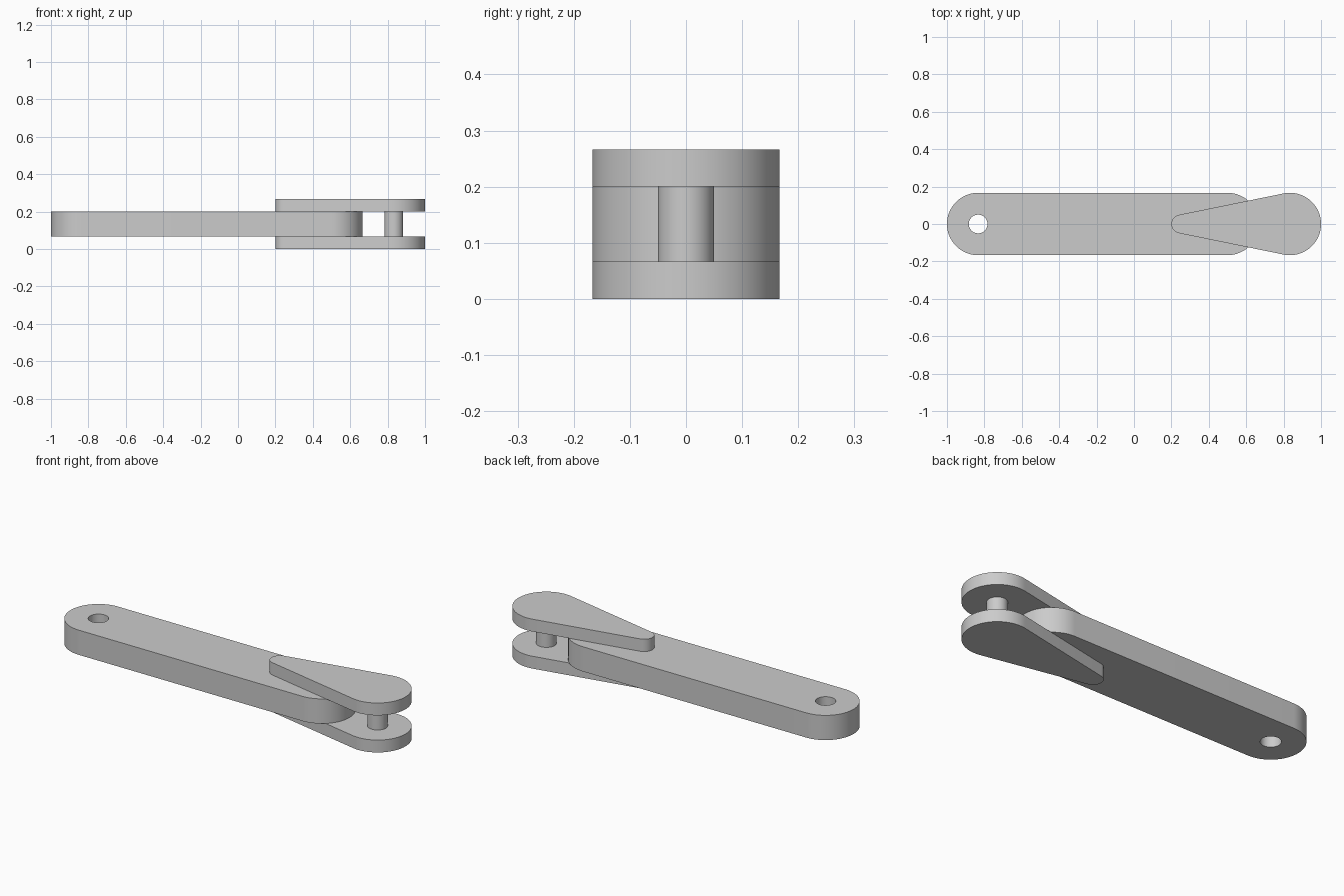
import bpy, bmesh
from math import acos, cos, sin, pi

cube = bpy.data.objects.get("Cube")
if cube:
    bpy.data.objects.remove(cube, do_unlink=True)

grey = bpy.data.materials.new("plain grey")
grey.use_nodes = True
colour = (0.6, 0.6, 0.6, 1)
grey.diffuse_color = colour
grey.node_tree.nodes["Principled BSDF"].inputs["Base Color"].default_value = colour

END_R, PIN_R = 1 / 6, 0.05
END_X = 1 - END_R
PLATE, BAR = 1 / 15, 2 / 15  # thicknesses


def arc(cx, r, start, end, steps):
    return [(cx + r * cos(start + (end - start) * i / steps),
             r * sin(start + (end - start) * i / steps)) for i in range(steps + 1)]


def circle(cx, r):
    return arc(cx, r, 0, 2 * pi, 64)[:-1]


def link(x1, r1, x2, r2):
    """Outline of two round ends joined by their tangent lines."""
    a = acos((r1 - r2) / (x2 - x1))
    return arc(x2, r2, -a, a, 40) + arc(x1, r1, a, 2 * pi - a, 40)


def extrude(name, loops, z, height):
    """Fill the outline, leaving any inner loops open, and raise it."""
    bm = bmesh.new()
    edges = []
    for loop in loops:
        vs = [bm.verts.new((x, y, z)) for x, y in loop]
        edges += [bm.edges.new((v, vs[i - 1])) for i, v in enumerate(vs)]
    bmesh.ops.triangle_fill(bm, edges=edges, use_beauty=True)
    raised = bmesh.ops.extrude_face_region(bm, geom=bm.faces[:], use_keep_orig=True)
    top = [g for g in raised["geom"] if isinstance(g, bmesh.types.BMVert)]
    bmesh.ops.translate(bm, verts=top, vec=(0, 0, height))
    bmesh.ops.recalc_face_normals(bm, faces=bm.faces[:])
    mesh = bpy.data.meshes.new(name)
    bm.to_mesh(mesh)
    bm.free()
    mesh.materials.append(grey)
    obj = bpy.data.objects.new(name, mesh)
    bpy.context.collection.objects.link(obj)
    bpy.ops.object.select_all(action="DESELECT")
    obj.select_set(True)
    bpy.context.view_layer.objects.active = obj
    bpy.ops.object.shade_smooth_by_angle()


# Long bar with a hole through its far end
extrude("bar", [link(-END_X, END_R, 0.5, END_R), circle(-END_X, PIN_R)], PLATE, BAR)

# Tapered plates below and above the bar
for name, z in (("lower_plate", 0), ("upper_plate", PLATE + BAR)):
    extrude(name, [link(0.25, PIN_R, END_X, END_R)], z, PLATE)

# Pin joining the two plates
extrude("pin", [circle(END_X, PIN_R)], PLATE, BAR)
